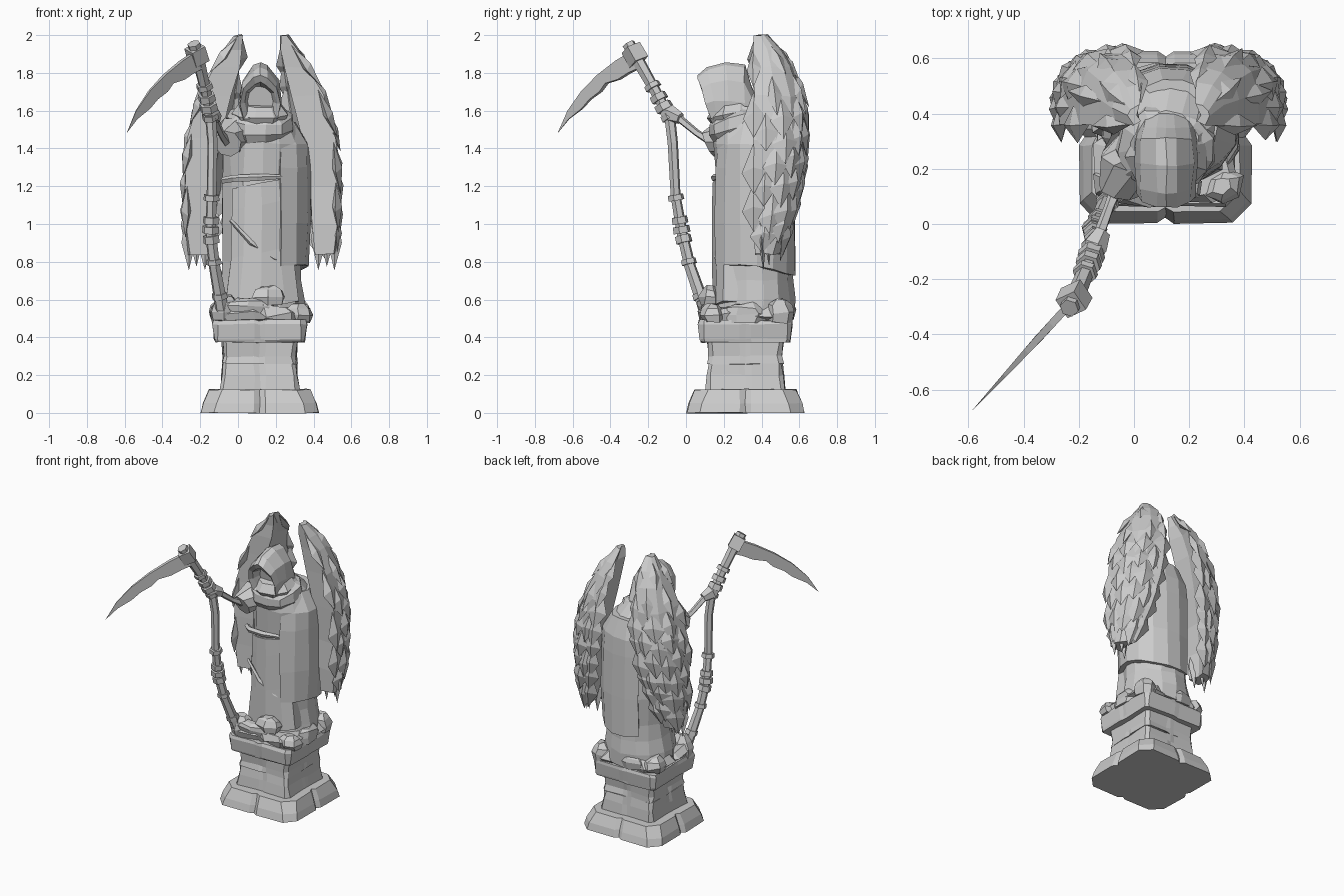
import bpy, bmesh, math, random
from mathutils import Vector as V
random.seed(7)
CX = 0.125  # symmetry plane of the statue


def make(name, verts, faces):
    me = bpy.data.meshes.new(name)
    me.from_pydata([tuple(v) for v in verts], [], faces)
    bm = bmesh.new()
    bm.from_mesh(me)
    bmesh.ops.recalc_face_normals(bm, faces=bm.faces)
    bm.to_mesh(me)
    bm.free()
    ob = bpy.data.objects.new(name, me)
    bpy.context.collection.objects.link(ob)
    return ob


def loft(name, rings, jitter=0.0):
    n = len(rings[0])
    verts = [V(p) + V([random.uniform(-jitter, jitter) for _ in range(3)]) for r in rings for p in r]
    faces = [(i*n + j, i*n + (j+1) % n, (i+1)*n + (j+1) % n, (i+1)*n + j)
             for i in range(len(rings)-1) for j in range(n)]
    faces += [tuple(range(n)), tuple(range((len(rings)-1)*n, len(rings)*n))]
    return make(name, verts, faces)


def oval(z, cx, cy, rx, ry, n=14, tilt=0.0):
    ang = [math.tau*(k + 0.5)/n for k in range(n)]
    return [(cx + rx*math.cos(a), cy + ry*math.sin(a), z + tilt*math.sin(a)) for a in ang]


def tube(name, path, radii, n=6):
    path = [V(p) for p in path]
    rings = []
    for i, p in enumerate(path):
        d = (path[min(i+1, len(path)-1)] - path[max(i-1, 0)]).normalized()
        a = d.cross(V((0.3, 1, 0.1))).normalized()
        b = d.cross(a)
        rings.append([p + radii[i]*(a*math.cos(math.tau*k/n) + b*math.sin(math.tau*k/n)) for k in range(n)])
    return loft(name, rings)


def block_ring(z, h, c, notch=0.0, cx=0.115, cy=0.315):
    # square with cut corners and a small dent in each side
    side = [(-h + c, -h), (-0.03, -h), (0, -h + notch), (0.03, -h), (h - c, -h)]
    out = []
    for q in range(4):
        co, si = math.cos(q*math.pi/2), math.sin(q*math.pi/2)
        out += [(cx + x*co - y*si, cy + x*si + y*co, z) for x, y in side]
    return out


# Pedestal
for name, lv, j in [
    ("plinth_base", [(0, .312, .07, .02), (.05, .30, .07, .02), (.125, .268, .07, .015)], .003),
    ("column_lower", [(.12, .21, .02, .0), (.20, .20, .02, .003), (.262, .193, .02, .0)], .006),
    ("column_upper", [(.262, .198, .02, .0), (.30, .192, .02, .003), (.39, .20, .02, .0)], .006),
    ("column_cap", [(.375, .235, .02, .0), (.39, .24, .02, .003), (.47, .25, .03, .003), (.49, .245, .03, .0)], .004),
    ("broken_slab", [(.485, .23, .06, .02), (.52, .25, .08, .03), (.56, .22, .08, .03)], .018)]:
    loft(name, [block_ring(*l) for l in lv], j)

# Rubble around the robe: rough slabs and one larger front stone
for i, (x, y, z, sx, sy, sz) in enumerate([
        (.16, .13, .62, .10, .06, .05), (.32, .14, .53, .08, .07, .045), (-.07, .14, .55, .08, .07, .07),
        (.32, .50, .54, .07, .08, .06), (-.08, .48, .54, .08, .08, .05), (.08, .52, .55, .13, .06, .05),
        (.34, .32, .53, .05, .12, .05), (.05, .11, .57, .13, .05, .035)]):
    loft(f"rubble_{i}", [oval(z + f*sz, x, y, sx*w, sy*w, 6) for f, w in
                         [(-1, .85), (-.2, 1), (.5, .85), (1, .45)]], .009)

# Robe
loft("robe", [oval(*s) for s in [
    (.50, .12, .36, .245, .215), (.60, .12, .365, .235, .21), (.70, .122, .36, .215, .205),
    (.80, .125, .36, .21, .205), (1.0, .125, .36, .212, .21), (1.23, .125, .355, .21, .20),
    (1.43, .13, .345, .22, .20), (1.53, .125, .33, .18, .175), (1.62, .12, .29, .12, .12)]], .007)

# Cloak hanging over one side and the back
rings = []
for z, rx, ry in [(.78, .24, .222), (1.0, .247, .225), (1.3, .25, .215), (1.42, .242, .205), (1.54, .17, .165)]:
    ang = [math.radians(-68 + 24*k) for k in range(9)]
    drop = lambda a: -.05*max(0, math.sin(a)) if z < .9 else 0
    outer = [(.135 + rx*math.cos(a), .36 + ry*math.sin(a), z + drop(a)) for a in ang]
    inner = [(.135 + (rx-.05)*math.cos(a), .36 + (ry-.05)*math.sin(a), z + drop(a)) for a in reversed(ang)]
    rings.append(outer + inner)
loft("cloak", rings, .005)

# Front apron, belt fold and diagonal drape edge
loft("apron", [[(.125 + u*w, y, z + .03*u) for u, y in
                [(-1, .21), (-.6, .165), (0, .14), (.6, .16), (1, .2), (1, .3), (-1, .3)]]
               for z, w in [(.56, .20), (.85, .165), (1.1, .155), (1.22, .15)]], .005)
tube("belt_fold", [(-.08, .22, 1.23), (-.02, .165, 1.24), (.10, .15, 1.245), (.23, .17, 1.25)], [.018, .02, .02, .012], 5)
tube("robe_fold", [(-.04, .17, 1.02), (.07, .15, .90), (.19, .165, .82), (.26, .2, .79)], [.01, .014, .014, .01], 4)

# Cowl layers around the neck
loft("cowl_lower", [oval(*s) for s in [
    (1.47, .12, .29, .15, .14, 11, .05), (1.515, .12, .28, .185, .165, 11, .05),
    (1.57, .12, .265, .18, .15, 11, .05), (1.60, .12, .26, .13, .11, 11, .03)]], .009)
loft("cowl_upper", [oval(*s) for s in [
    (1.55, .12, .25, .13, .12, 9, .03), (1.585, .12, .245, .155, .135, 9, .03), (1.64, .12, .25, .11, .11, 9, .02)]], .006)

# Hood: arch sections from the recessed face, out over the brim, to the back
def arch(y, w, z0, z1, lean=0.0):
    pts = [(-.85, 0), (-1, .35), (-.85, .7), (-.33, .95), (0, 1), (.33, .95), (.85, .7), (1, .35), (.85, 0)]
    return [(.118 + w*u, y - lean*t, z0 + (z1 - z0)*t) for u, t in pts]

loft("hood", [arch(.19, .07, 1.60, 1.73, .02), arch(.15, .085, 1.58, 1.75, .07), arch(.13, .105, 1.56, 1.785, .07),
              arch(.17, .11, 1.55, 1.83, .06), arch(.23, .115, 1.54, 1.855, .02), arch(.31, .11, 1.53, 1.845),
              arch(.35, .10, 1.52, 1.73), arch(.41, .08, 1.5, 1.6)], .004)

# Raised arm with sleeve and hand
tube("sleeve", [(.02, .32, 1.48), (-.03, .22, 1.47), (-.055, .12, 1.425)], [.09, .10, .075], 8)
tube("forearm", [(-.05, .16, 1.42), (-.09, .06, 1.48), (-.13, -.05, 1.57)], [.026, .019, .022], 5)
tube("hand", [(-.115, -.03, 1.56), (-.145, -.085, 1.585), (-.16, -.12, 1.60)], [.032, .05, .03], 6)

# Scythe pole with bindings
pole = [(-.085, .10, .55), (-.125, .02, .78), (-.145, -.02, .95), (-.14, -.055, 1.15), (-.135, -.07, 1.43),
        (-.145, -.085, 1.56), (-.17, -.16, 1.70), (-.205, -.245, 1.85), (-.235, -.305, 1.955)]
tube("scythe_pole", pole, [.036, .031, .03, .027, .028, .03, .03, .034, .035], 6)

def on_pole(z):
    for a, b in zip(pole, pole[1:]):
        if a[2] <= z <= b[2]:
            return V(a).lerp(V(b), (z - a[2])/(b[2] - a[2])), (V(b) - V(a)).normalized()

for i, (z, r, h) in enumerate([(.62, .043, .015), (.80, .042, .014), (.92, .045, .02), (.97, .047, .018), (1.02, .044, .018),
                               (1.14, .044, .015), (1.57, .046, .015), (1.62, .05, .02),
                               (1.67, .048, .018), (1.73, .046, .014)]):
    p, d = on_pole(z)
    tube(f"binding_{i}", [p - d*h, p + d*h], [r, r*.95], 6)
p, d = on_pole(1.90)
tube("scythe_socket", [p - d*.05, p + d*.04], [.06, .058], 4)

# Scythe blade
edge = [(-.20, 1.93), (-.30, 1.865), (-.39, 1.79), (-.47, 1.705), (-.54, 1.60), (-.59, 1.48),
        (-.535, 1.555), (-.47, 1.61), (-.43, 1.66), (-.38, 1.70), (-.35, 1.745), (-.29, 1.765), (-.24, 1.80), (-.20, 1.82)]
put = lambda x, z, o: (x + o, -.255 + (x + .20)*1.09 - o, z)
loft("scythe_blade", [[put(x, z, s*.010*min(1, (x + .595)*4)) for x, z in edge] for s in (-1, 1)])

# Wings: z, front-outer u, back u, back y, inner u
ST = [(2.0, .13, .10, .43, .10), (1.92, .19, .10, .51, .10), (1.83, .25, .12, .565, .115), (1.68, .325, .14, .62, .16),
      (1.45, .39, .17, .635, .22), (1.2, .405, .21, .605, .255), (1.0, .395, .26, .555, .27), (.84, .38, .30, .50, .285)]

def station(z):
    for a, b in zip(ST, ST[1:]):
        if b[0] <= z <= a[0]:
            t = (a[0] - z)/(a[0] - b[0])
            return [p + (q - p)*t for p, q in zip(a, b)]
    return ST[-1]

def skin(z, s):
    _, fu, bu, by, _ = station(z)
    a, c, b = V((fu, .36, z)), V((fu + .04, by, z)), V((bu, by, z))
    return a*(1-s)**2 + c*2*s*(1-s) + b*s*s

def wing(side, label):
    place = lambda p: (CX + side*p[0], p[1], p[2])
    rings = []
    for z, fu, bu, by, iu in ST:
        ring = [skin(z, k/4) for k in range(5)]
        ring += [V((iu*.5 + bu*.5 + .02, .36*.45 + by*.55, z)), V((iu, .37, z))]
        rings.append([place(q) for q in ring])
    loft(label + "_wing_core", rings, .006)
    verts, faces = [], []

    def feather(p, d, t, length, w, lift):
        n, b = t.cross(d).normalized(), len(verts)
        pts = [p - n*.01, p + d*length*.6 + t*w, p + d*length + n*lift, p + d*length*.55 - t*w,
               p + d*length*.5 + n*.028, p + d*length*.5 - n*.025]
        verts.extend(place(q) for q in pts)
        for k in range(4):
            faces.extend([(b+k, b+(k+1) % 4, b+4), (b+k, b+5, b+(k+1) % 4)])

    for row in range(8):   # overlapping rows that follow the skin downwards
        z = 1.97 - row*.125
        count = (3, 3, 4, 5, 5, 5, 5, 4)[row]
        for k in range(count):
            s = min(1, (k + .5*(row % 2))/(count - 1))
            zz = z + random.uniform(-.035, .025)
            top, low = skin(zz, s), skin(max(zz - .2, .84), s)
            t = (skin(zz, max(0, s - .05)) - skin(zz, min(1, s + .05))).normalized()
            L = random.uniform(.21, .29)
            d = (low - top).normalized()
            if t.cross(d).dot(V((.5, .5, .2))) < 0:
                t = -t
            feather(top, d, t, min(L, zz - .75), random.uniform(.055, .075) if row > 1 else .04, .012)
    for k, u in enumerate((.30, .345, .385)):   # long inner feathers along the front
        feather(V((u, .40 + .03*(k % 2), 1.12)), V((0, 0, -1)), V((1, 0, 0)), .365 - .02*(k % 2), .04, .01)
    make(label + "_wing_feathers", verts, faces)

wing(1, "left")
wing(-1, "right")
